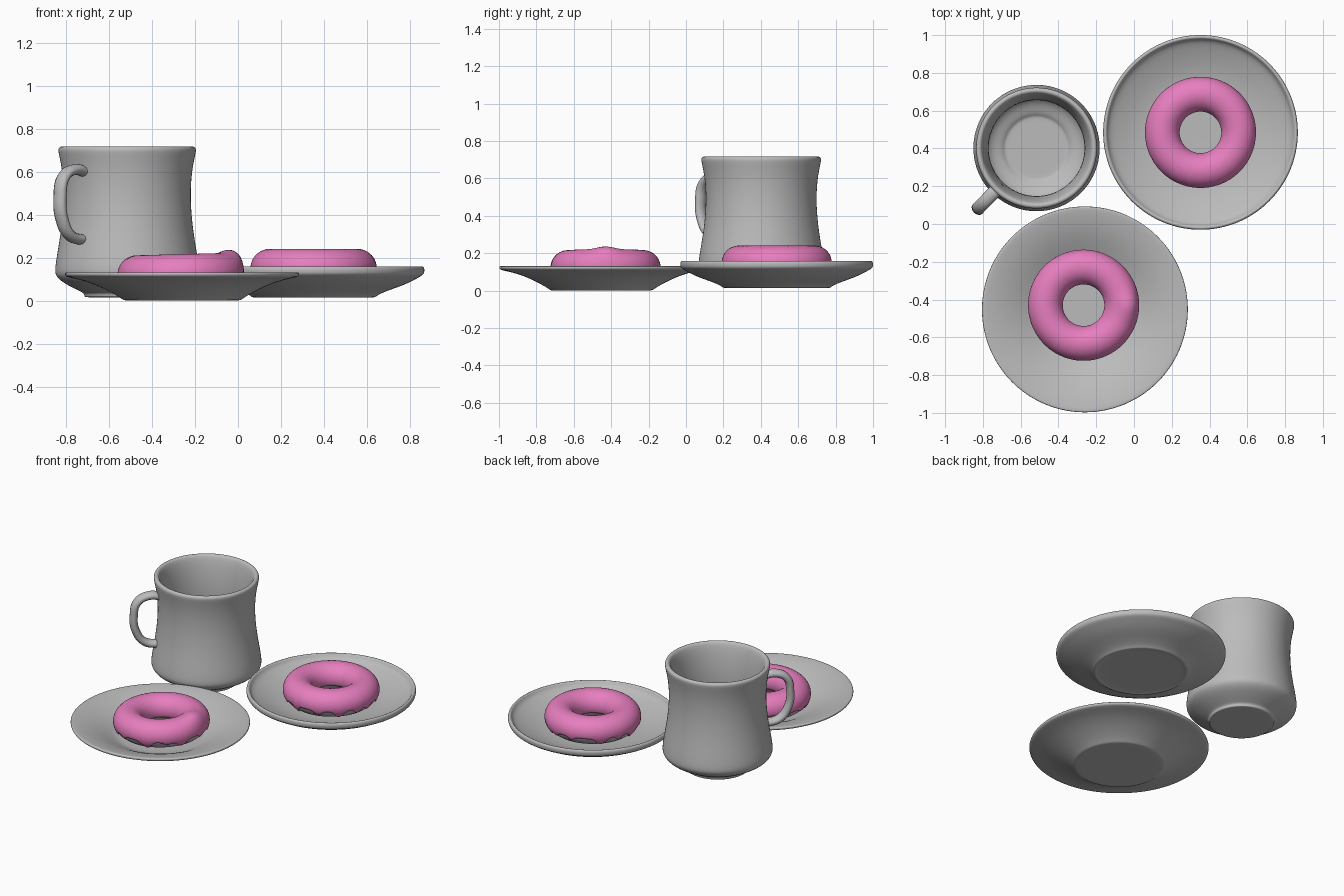
import bpy, bmesh, math, random

cube = bpy.data.objects.get("Cube")
if cube:
    bpy.data.objects.remove(cube, do_unlink=True)
random.seed(4)


def material(name, color):
    m = bpy.data.materials.new(name)
    m.use_nodes = True
    m.diffuse_color = (*color, 1)
    m.node_tree.nodes["Principled BSDF"].inputs["Base Color"].default_value = (*color, 1)
    return m


GREY = material("plain grey", (0.5, 0.5, 0.5))
PINK = material("pink icing", (0.8, 0.21, 0.52))


def finish(name, bm, mat, loc, subdiv=0):
    bmesh.ops.recalc_face_normals(bm, faces=bm.faces)
    me = bpy.data.meshes.new(name)
    bm.to_mesh(me)
    bm.free()
    me.materials.append(mat)
    me.shade_smooth()
    ob = bpy.data.objects.new(name, me)
    ob.location = loc
    bpy.context.collection.objects.link(ob)
    if subdiv:
        mod = ob.modifiers.new("smooth", "SUBSURF")
        mod.levels = mod.render_levels = subdiv
    return ob


def lathe(name, profile, loc, segments=48):
    """Revolve a radius/height profile that starts and ends on the axis."""
    bm = bmesh.new()
    verts = [bm.verts.new((r, 0, z)) for r, z in profile]
    edges = [bm.edges.new(pair) for pair in zip(verts, verts[1:])]
    bmesh.ops.spin(bm, geom=verts + edges, cent=(0, 0, 0), axis=(0, 0, 1),
                   angle=math.tau, steps=segments)
    bmesh.ops.remove_doubles(bm, verts=bm.verts, dist=0.0005)
    return finish(name, bm, GREY, loc, 2)


def ring_surface(bm, point, cols, rows, closed):
    """Grid of faces wrapped around z; closed also joins the tube section."""
    grid = [[bm.verts.new(point(i / cols * math.tau, j / rows))
             for j in range(rows if closed else rows + 1)] for i in range(cols)]
    for i in range(cols):
        a, b = grid[i], grid[(i + 1) % cols]
        for j in range(rows):
            k = (j + 1) % len(a)
            bm.faces.new((a[j], b[j], b[k], a[k]))


def donut(prefix, loc, bump, tilt):
    ring, width, height = 0.202, 0.092, 0.09

    def tube(u, v, k, extra=0):
        r = ring + (width * k + extra) * math.cos(v)
        return (r * math.cos(u), r * math.sin(u), (height * k + extra) * math.sin(v))

    # Dough
    bm = bmesh.new()
    ring_surface(bm, lambda u, t: tube(u, t * math.tau, 0.92), 64, 24, True)
    dough = finish(prefix + "_dough", bm, GREY, loc)

    # Icing with an uneven, dripping lower edge
    drips = [((n + random.uniform(-0.3, 0.3)) / 14 * math.tau,
              random.uniform(0.07, 0.13), random.uniform(0.2, 0.7)) for n in range(14)]

    def icing(u, t):
        low = 0.22
        for angle, spread, depth in drips:
            d = (u - angle + math.pi) % math.tau - math.pi
            low += depth * math.exp(-(d / spread) ** 2)
        start = math.pi * 1.12
        v = start + (-low - start) * t
        d = (u + math.pi) % math.tau - math.pi
        swell = bump * math.exp(-(d / 0.3) ** 2 - ((v - 1.1) / 0.6) ** 2)
        return tube(u, v, 1, swell)

    bm = bmesh.new()
    ring_surface(bm, icing, 144, 28, False)
    top = finish(prefix + "_icing", bm, PINK, loc)
    # Keep the icing's normals pointing away from the dough
    if sum(p.normal.z * p.area for p in top.data.polygons) < 0:
        top.data.flip_normals()
    solid = top.modifiers.new("thickness", "SOLIDIFY")
    solid.thickness = 0.012
    solid.offset = -1
    for ob in (dough, top):
        ob.rotation_euler.y = tilt


# Plates
lathe("rimmed_plate", [
    (0, .02), (.15, .02), (.265, .02), (.272, .015), (.288, .015), (.295, .024),
    (.34, .045), (.43, .075), (.485, .105), (.513, .12), (.517, .135), (.517, .152),
    (.508, .161), (.497, .157), (.488, .135), (.45, .115), (.36, .08), (.28, .062),
    (.2, .056), (0, .056)], (0.352, 0.485, 0))
lathe("shallow_plate", [
    (0, 0), (.15, 0), (.265, 0), (.275, .003), (.30, .022), (.38, .064), (.46, .094),
    (.53, .108), (.546, .114), (.548, .13), (.535, .133), (.46, .118), (.38, .09),
    (.30, .05), (.26, .032), (.2, .03), (0, .03)], (-0.26, -0.452, 0))

# Donuts
donut("back_donut", (0.352, 0.485, 0.151), 0, 0)
donut("front_donut", (-0.267, -0.43, 0.126), 0.02, math.radians(-1.5))

# Mug body
MUG = (-0.516, 0.402, 0)
lathe("mug_body", [
    (0, .015), (.1, .015), (.193, .015), (.2, .018), (.2, .034), (.22, .043),
    (.30, .083), (.332, .113), (.338, .14), (.326, .22), (.305, .34), (.294, .48),
    (.301, .6), (.318, .68), (.323, .705), (.312, .718), (.297, .717), (.285, .7),
    (.265, .62), (.25, .48), (.262, .34), (.28, .22), (.275, .15), (.24, .105),
    (.185, .088), (.17, .072), (.155, .07), (0, .07)], MUG)

# Mug handle, a bent tube flattened along the rim direction
curve = bpy.data.curves.new("mug_handle", "CURVE")
curve.dimensions = "3D"
curve.bevel_depth = 0.025
curve.bevel_resolution = 4
curve.use_fill_caps = True
path = [(.27, .595), (.35, .61), (.425, .575), (.45, .48), (.437, .38), (.385, .305), (.28, .28)]
spline = curve.splines.new("BEZIER")
spline.bezier_points.add(len(path) - 1)
for p, (r, z) in zip(spline.bezier_points, path):
    p.co = (r, 0, z)
    p.handle_left_type = p.handle_right_type = "AUTO"
curve.materials.append(GREY)
handle = bpy.data.objects.new("mug_handle", curve)
handle.location = MUG
handle.rotation_euler.z = math.radians(226)
handle.scale.y = 1.4
bpy.context.collection.objects.link(handle)
bpy.ops.object.select_all(action="DESELECT")
handle.select_set(True)
bpy.context.view_layer.objects.active = handle
bpy.ops.object.convert(target="MESH")
handle.data.shade_smooth()
